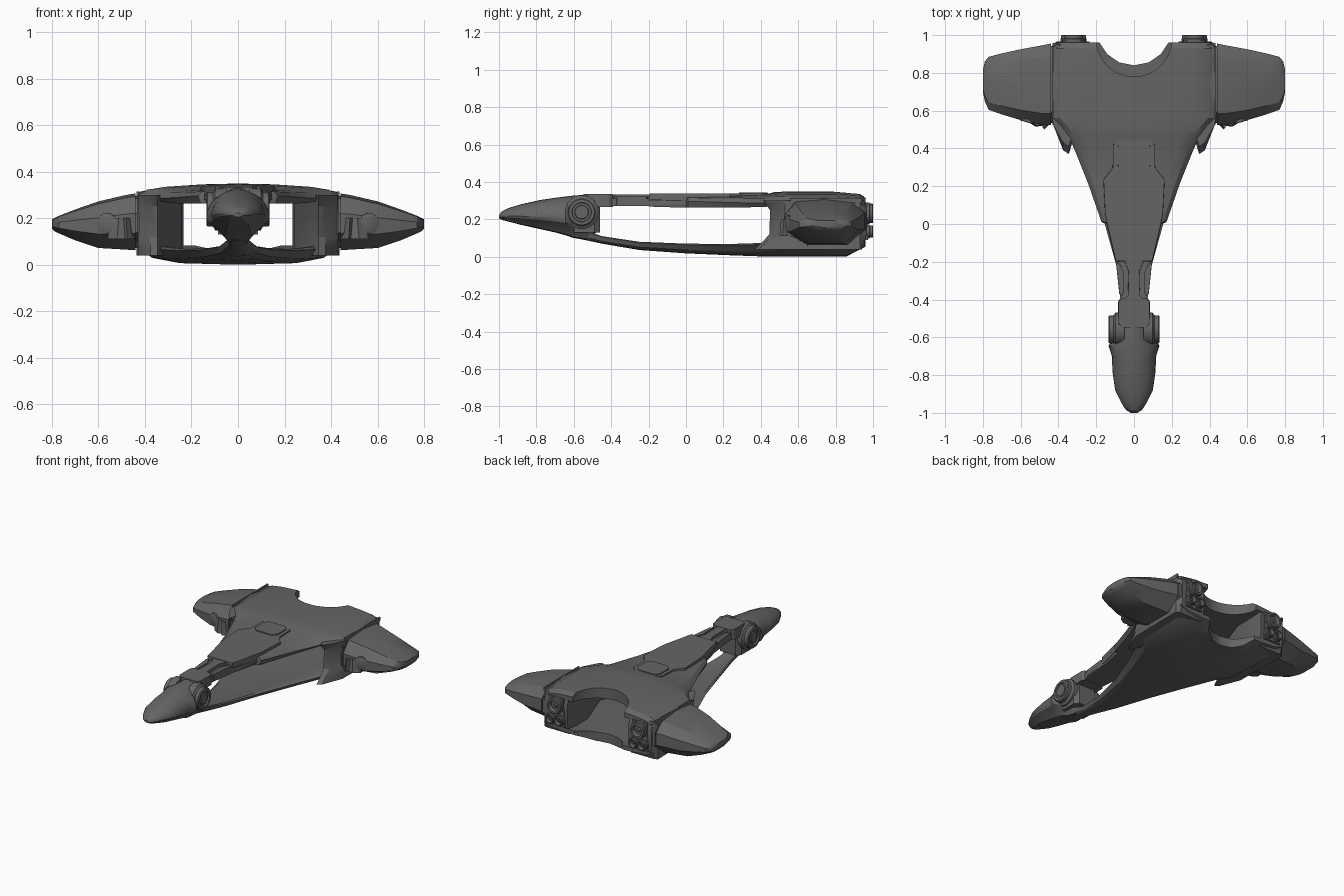
import bpy, bmesh, math
from mathutils import Matrix, Vector

if "Cube" in bpy.data.objects:
    bpy.data.objects.remove(bpy.data.objects["Cube"])


def material(name, v):
    m = bpy.data.materials.new(name)
    m.diffuse_color = (v, v, v, 1)
    m.use_nodes = True
    m.node_tree.nodes["Principled BSDF"].inputs["Base Color"].default_value = m.diffuse_color
    return m


GREY = material("hull grey", 0.13)


def finish(name, bm, mirror=False):
    bmesh.ops.remove_doubles(bm, verts=bm.verts, dist=1e-5)
    bmesh.ops.recalc_face_normals(bm, faces=bm.faces)
    me = bpy.data.meshes.new(name)
    bm.to_mesh(me)
    bm.free()
    me.materials.append(GREY)
    ob = bpy.data.objects.new(name, me)
    bpy.context.collection.objects.link(ob)
    if mirror:
        ob.modifiers.new("mirror", 'MIRROR').use_mirror_merge = False
    return ob


def loft(name, rings, mirror=False):
    """Skin a list of equal-length rings of points and cap both ends."""
    bm = bmesh.new()
    vs = [[bm.verts.new(p) for p in r] for r in rings]
    n = len(rings[0])
    for a, b in zip(vs, vs[1:]):
        for i in range(n):
            j = (i + 1) % n
            bm.faces.new((a[i], a[j], b[j], b[i]))
    bm.faces.new(vs[0])
    bm.faces.new(vs[-1])
    return finish(name, bm, mirror)


def both(half, y):
    """Full ring at y from half profile running top centre to bottom centre."""
    return [(x, y, z) for x, z in half] + [(-x, y, z) for x, z in half[-2:0:-1]]


def plate(name, pts, z0, z1, inset=0.0, mirror=False):
    """Flat plate from plan outline; the top can be drawn in a little."""
    c = sum((Vector(p) for p in pts), Vector((0, 0))) / len(pts)
    top = [Vector(p) + (c - Vector(p)).normalized() * inset for p in pts]
    return loft(name, [[(x, y, z0) for x, y in pts], [(x, y, z1) for x, y in top]], mirror)


def sym(pts):
    return pts + [(-x, y) for x, y in reversed(pts)]


def turned(name, centre, axis, profile, seg=24, mirror=True):
    """Revolve (radius, offset) profile about an axis direction."""
    q = Vector(axis).to_track_quat('Z', 'Y').to_matrix().to_4x4()
    m = Matrix.Translation(centre) @ q
    rings = [[m @ Vector((r * math.cos(2 * math.pi * i / seg), r * math.sin(2 * math.pi * i / seg), d))
              for i in range(seg)] for r, d in profile]
    return loft(name, rings, mirror)


def cut(ob, centre_y, seg):
    """Round notch in the stern."""
    c = turned("notch_cutter", (0, centre_y, -0.5), (0, 0, 1), [(0.2, 0), (0.2, 1.5)], seg, False)
    c.hide_render = True
    mod = ob.modifiers.new("notch", 'BOOLEAN')
    mod.operation, mod.solver, mod.object = 'DIFFERENCE', 'EXACT', c
    bpy.context.view_layer.objects.active = ob
    bpy.ops.object.modifier_apply(modifier="notch")
    bpy.data.objects.remove(c)


# Upper deck: y, half width, top height, underside height
deck = [(-.2, .098, .325, .268), (0, .145, .326, .262), (.01, .172, .326, .262), (.22, .245, .328, .262),
        (.42, .325, .332, .266), (.47, .355, .345, .272), (.52, .395, .348, .275), (.56, .435, .349, .275),
        (.8, .435, .349, .275), (.93, .435, .342, .275), (.96, .42, .322, .28)]
rings = []
for y, w, t, b in deck:
    drop = .045 * min(1, w / .4)
    rings.append(both([(0, t), (.35 * w, t - .08 * drop), (.72 * w, t - .32 * drop), (.9 * w, t - .6 * drop),
                       (w, t - drop - .01), (.93 * w, b), (0, b)], y))
cut(loft("upper_deck", rings), .98, 48)

# Lower hull: y, half width, top, bottom
hull = [(-.62, .05, .15, .105), (-.52, .048, .135, .085), (-.45, .047, .11, .07), (-.25, .085, .08, .036),
        (0, .155, .07, .018), (.23, .243, .068, .008), (.45, .34, .075, 0), (.53, .41, .085, 0),
        (.86, .43, .085, 0), (.96, .42, .09, .052)]
rings = []
for y, w, t, b in hull:
    h = t - b
    rings.append(both([(0, t - .25 * h), (.55 * w, t - .2 * h), (.9 * w, t), (w, t - .12 * h),
                       (.86 * w, b + .35 * h), (.58 * w, b + .08 * h), (0, b)], y))
cut(loft("lower_hull", rings), 1.04, 16)

# Side walls joining hull and deck: height, front y, rear y
rings = []
for z, f, r in [(.04, .36, .94), (.08, .40, .955), (.12, .435, .965), (.25, .44, .965), (.285, .41, .955), (.3, .4, .95)]:
    rings.append([(.345, f + .01, z), (.375, f + .03, z), (.43, .53, z), (.435, .93, z), (.41, r, z),
                  (.235, r, z), (.24, .73, z), (.33, f + .06, z)])
loft("side_wall", rings, True)


# Wings: x, front, rear, bottom, top
def wing_ring(x, a, c, b, t):
    d, h = c - a, t - b
    return [(x, y, z) for y, z in [
        (a, b + .3 * h), (a, b + .65 * h), (a + .14 * d, t - .05 * h), (a + .5 * d, t), (c - .15 * d, t - .07 * h),
        (c, b + .7 * h), (c, b + .35 * h), (c - .22 * d, b), (a + .3 * d, b)]]


loft("wing_collar", [wing_ring(*s) for s in [(.40, .52, .96, .05, .318), (.432, .525, .957, .055, .312)]], True)
loft("wing_joint", [wing_ring(*s) for s in [(.42, .535, .945, .07, .298), (.47, .535, .94, .075, .292)]], True)
loft("wing", [wing_ring(*s) for s in [
    (.44, .525, .955, .062, .306), (.48, .525, .947, .065, .30), (.6, .55, .925, .072, .272),
    (.7, .58, .903, .105, .237), (.77, .605, .885, .135, .21), (.79, .65, .86, .145, .2), (.8, .7, .815, .155, .195)]], True)
turned("wing_front_disc", (.56, .556, .178), (.3, -1, 0), [(.044, 0), (.044, .016), (.038, .019)])
plate("wing_claw", [(.44, .56), (.455, .52), (.475, .5), (.485, .52), (.52, .515), (.56, .54), (.56, .58)],
      .11, .2, .01, True)

# Nose: y, half width, top, bottom
nose = [(-1, .018, .222, .205), (-.985, .042, .243, .197), (-.95, .065, .26, .188), (-.88, .1, .281, .17),
        (-.78, .114, .303, .148), (-.7, .117, .315, .13), (-.645, .135, .322, .115), (-.6, .105, .327, .1),
        (-.53, .088, .332, .09), (-.48, .075, .33, .13)]
rings = []
for y, w, t, b in nose:
    c = b + .42 * (t - b)
    half = [(w * math.sin(i * math.pi / 12), c + (t - c) * math.cos(i * math.pi / 12)) for i in range(7)]
    half += [(.94 * w, c - .25 * (c - b)), (.68 * w, c - .55 * (c - b)), (.45 * w, b + .06 * (c - b)), (0, b)]
    rings.append(both(half, y))
loft("nose", rings)

# Round pods on both sides of the nose
turned("nose_pod", (0, -.558, .238), (1, 0, 0), [
    (.09, .05), (.09, .098), (.08, .104), (.074, .108), (.074, .13), (.068, .136), (.052, .136),
    (.05, .126), (.038, .126), (.035, .131)], 32)
plate("neck_fairing", [(.0, -.6), (.085, -.6), (.085, -.49), (.06, -.46), (0, -.46)], .13, .3, 0, True)

# Neck between nose and deck
plate("neck_block", sym([(.065, -.55), (.084, -.53), (.084, -.41), (.07, -.39)]), .266, .335, .004)
plate("neck_beam", sym([(.07, -.42), (.078, -.34), (.098, -.19), (.09, -.1)]), .27, .312)
plate("neck_ridge", sym([(.06, -.42), (.032, -.38), (.03, -.25), (.05, -.2), (.06, -.1)]), .29, .333, .003)
plate("neck_side_rail", [(.06, -.39), (.078, -.37), (.095, -.21), (.08, -.2), (.055, -.25), (.055, -.36)],
      .28, .323, .004, True)

# Raised spine plate and octagonal hatch
plate("spine_plate", sym([(.06, .467), (.112, .42), (.115, .3), (.165, .235), (.155, .05), (.145, 0), (.097, -.2)]),
      .28, .337, .004)
plate("deck_hatch", sym([(.062, .44), (.09, .41), (.09, .31), (.062, .28)]), .3, .343, .004)
plate("deck_seam_strip", [(.425, .56), (.435, .56), (.435, .94), (.425, .94)], .29, .314, 0, True)

# Engine clusters at the stern
plate("engine_mount", [(.255, .9), (.385, .9), (.385, .972), (.255, .972)], .09, .285, .008, True)
for name, x, z, r in [("main_engine", .32, .232, .054), ("inner_engine", .287, .135, .034), ("outer_engine", .353, .135, .034)]:
    turned(name, (x, .94, z), (0, 1, 0), [
        (r, 0), (r * 1.08, .03), (r * 1.08, .04), (r * .95, .043), (r * .95, .058), (r * .88, .06),
        (r * .7, .06), (r * .6, .035), (r * .3, .035), (r * .2, .045)])

# Smooth panels, sharp edges
bpy.ops.object.select_all(action='DESELECT')
for ob in bpy.context.scene.objects:
    ob.select_set(True)
    bpy.context.view_layer.objects.active = ob
bpy.ops.object.shade_smooth_by_angle(angle=math.radians(28))
